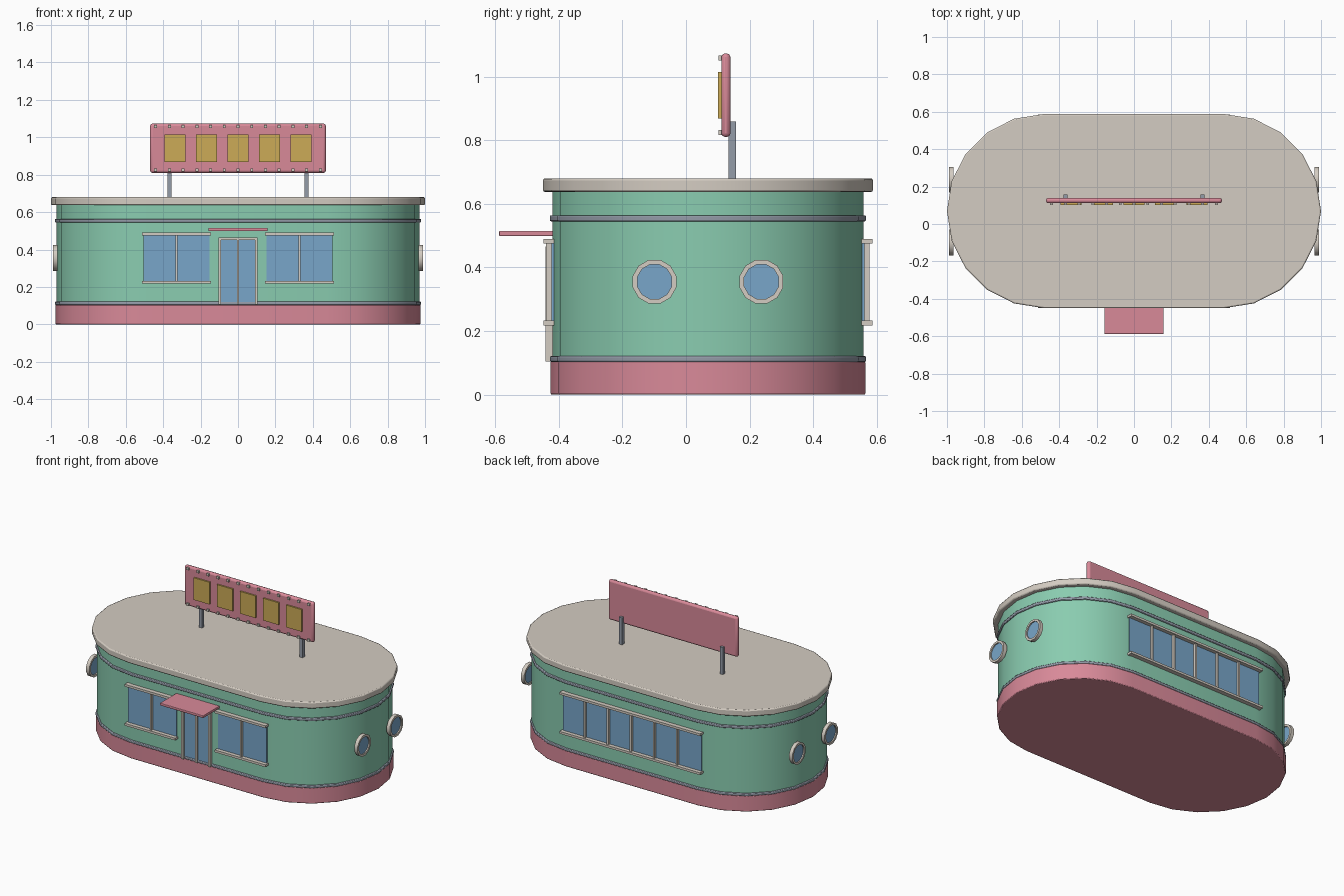
import bpy, bmesh, math
from mathutils import Matrix

if "Cube" in bpy.data.objects:
    bpy.data.objects.remove(bpy.data.objects["Cube"])

CY = 0.069      # centre of the building in y
HALF = 0.481    # half length of the straight walls


def mat(name, r, g, b):
    lin = lambda c: c / 12.92 if c <= 0.04045 else ((c + 0.055) / 1.055) ** 2.4
    m = bpy.data.materials.new(name)
    m.diffuse_color = (lin(r), lin(g), lin(b), 1)
    m.use_nodes = True
    m.node_tree.nodes["Principled BSDF"].inputs["Base Color"].default_value = m.diffuse_color
    return m


PINK = mat("pink", 0.85, 0.54, 0.60)
GREEN = mat("mint green", 0.54, 0.80, 0.69)
CREAM = mat("warm cream", 0.83, 0.80, 0.76)
BLUE = mat("glass blue", 0.47, 0.65, 0.79)
GOLD = mat("gold", 0.80, 0.67, 0.34)
GREY = mat("steel grey", 0.58, 0.61, 0.66)


def finish(name, bm, material, bevel=0, segments=2):
    bmesh.ops.recalc_face_normals(bm, faces=bm.faces)
    me = bpy.data.meshes.new(name)
    bm.to_mesh(me)
    bm.free()
    me.materials.append(material)
    ob = bpy.data.objects.new(name, me)
    bpy.context.collection.objects.link(ob)
    if bevel:
        mod = ob.modifiers.new("bevel", 'BEVEL')
        mod.width, mod.segments = bevel, segments
        mod.limit_method = 'ANGLE'
        mod.angle_limit = math.radians(40)
    return ob


def smooth(ob):
    bpy.ops.object.select_all(action='DESELECT')
    ob.select_set(True)
    bpy.context.view_layer.objects.active = ob
    bpy.ops.object.shade_smooth_by_angle(angle=math.radians(35))


def box(name, x0, x1, y0, y1, z0, z1, material, bevel=0):
    bm = bmesh.new()
    m = (Matrix.Translation(((x0 + x1) / 2, (y0 + y1) / 2, (z0 + z1) / 2))
         @ Matrix.Diagonal((x1 - x0, y1 - y0, z1 - z0, 1)))
    bmesh.ops.create_cube(bm, size=1, matrix=m)
    return finish(name, bm, material, bevel)


def stadium(name, r, z0, z1, material, bevel=0):
    """Slab with straight front and back and ten-sided round ends."""
    bm = bmesh.new()
    pts = []
    for side, start in ((1, -90), (-1, 90)):
        for i in range(11):
            a = math.radians(start + 18 * i)
            pts.append((side * HALF + r * math.cos(a), CY + r * math.sin(a), z0))
    f = bm.faces.new([bm.verts.new(p) for p in pts])
    ext = bmesh.ops.extrude_face_region(bm, geom=[f], use_keep_orig=True)
    top = [v for v in ext["geom"] if isinstance(v, bmesh.types.BMVert)]
    bmesh.ops.translate(bm, verts=top, vec=(0, 0, z1 - z0))
    smooth(finish(name, bm, material, bevel))


# Building shell
stadium("plinth", 0.495, 0, 0.105, PINK, 0.005)
stadium("wall", 0.4885, 0.05, 0.65, GREEN)
stadium("lower_band", 0.497, 0.103, 0.121, GREY, 0.004)
stadium("upper_band", 0.497, 0.545, 0.564, GREY, 0.004)
stadium("roof", 0.519, 0.637, 0.68, CREAM, 0.007)

FRONT, BACK = CY - 0.4885, CY + 0.4885


# Window strips: glass, sill, head and mullions
def window(name, x0, x1, wall, out, panes):
    def part(label, a, b, depth, z0, z1, m):
        ys = sorted((wall - out * 0.005, wall + out * depth))
        box(f"{name}_{label}", a, b, ys[0], ys[1], z0, z1, m)
    part("glass", x0, x1, 0.004, 0.225, 0.482, BLUE)
    part("sill", x0 - 0.008, x1 + 0.008, 0.029, 0.218, 0.233, CREAM)
    part("head", x0 - 0.008, x1 + 0.008, 0.029, 0.475, 0.49, CREAM)
    for i in range(1, panes):
        x = x0 + (x1 - x0) * i / panes
        part(f"mullion_{i}", x - 0.006, x + 0.006, 0.02, 0.225, 0.482, CREAM)


window("front_left_window", -0.505, -0.152, FRONT, -1, 2)
window("front_right_window", 0.152, 0.505, FRONT, -1, 2)
window("back_window", -0.505, 0.505, BACK, 1, 6)

# Entrance door and canopy
box("door_glass", -0.095, 0.095, FRONT - 0.006, FRONT + 0.005, 0.105, 0.458, BLUE)
for s in (-1, 1):
    box("door_jamb", s * 0.098 - 0.0075, s * 0.098 + 0.0075, FRONT - 0.022, FRONT, 0.105, 0.465, CREAM)
box("door_head", -0.105, 0.105, FRONT - 0.022, FRONT, 0.45, 0.465, CREAM)
box("door_centre_post", -0.006, 0.006, FRONT - 0.018, FRONT, 0.105, 0.452, CREAM)
box("canopy", -0.158, 0.158, -0.588, FRONT + 0.01, 0.498, 0.515, PINK, 0.004)


# Portholes: ring and glass disc, on both ends
def ring(name, x, y, z, ro, ri, t, material):
    bm = bmesh.new()
    n = 12
    loops = []
    for r, dx in ((ro, -t), (ro, t), (ri, t), (ri, -t)):
        loops.append([bm.verts.new((x + dx, y + r * math.cos(2 * math.pi * (i + 0.5) / n),
                                    z + r * math.sin(2 * math.pi * (i + 0.5) / n))) for i in range(n)])
    for a, b in zip(loops, loops[1:] + loops[:1]):
        for i in range(n):
            j = (i + 1) % n
            bm.faces.new((a[i], a[j], b[j], b[i]))
    smooth(finish(name, bm, material))


for s in (-1, 1):
    for y in (CY - 0.168, CY + 0.168):
        ring("porthole_ring", s * 0.978, y, 0.355, 0.071, 0.056, 0.012, CREAM)
        bm = bmesh.new()
        bmesh.ops.create_cone(bm, cap_ends=True, segments=12, radius1=0.058, radius2=0.058, depth=0.008,
                              matrix=Matrix.Translation((s * 0.978, y, 0.355))
                              @ Matrix.Rotation(math.pi / 2, 4, 'Y') @ Matrix.Rotation(math.pi / 12, 4, 'Z'))
        finish("porthole_glass", bm, BLUE)

# Film strip sign on two posts
smooth(box("sign_board", -0.47, 0.47, 0.111, 0.14, 0.81, 1.073, PINK, 0.012))
for i in range(5):
    x = (i - 2) * 0.1685
    box(f"sign_frame_{i + 1}", x - 0.057, x + 0.057, 0.101, 0.113, 0.868, 1.014, GOLD)
for i in range(13):
    x = (i - 6) * 0.0735
    for z in (0.824, 1.059):
        box("sign_perforation", x - 0.008, x + 0.008, 0.102, 0.114, z - 0.008, z + 0.008, CREAM)
for s in (-1, 1):
    box("sign_post", s * 0.367 - 0.011, s * 0.367 + 0.011, 0.133, 0.157, 0.67, 0.858, GREY)
